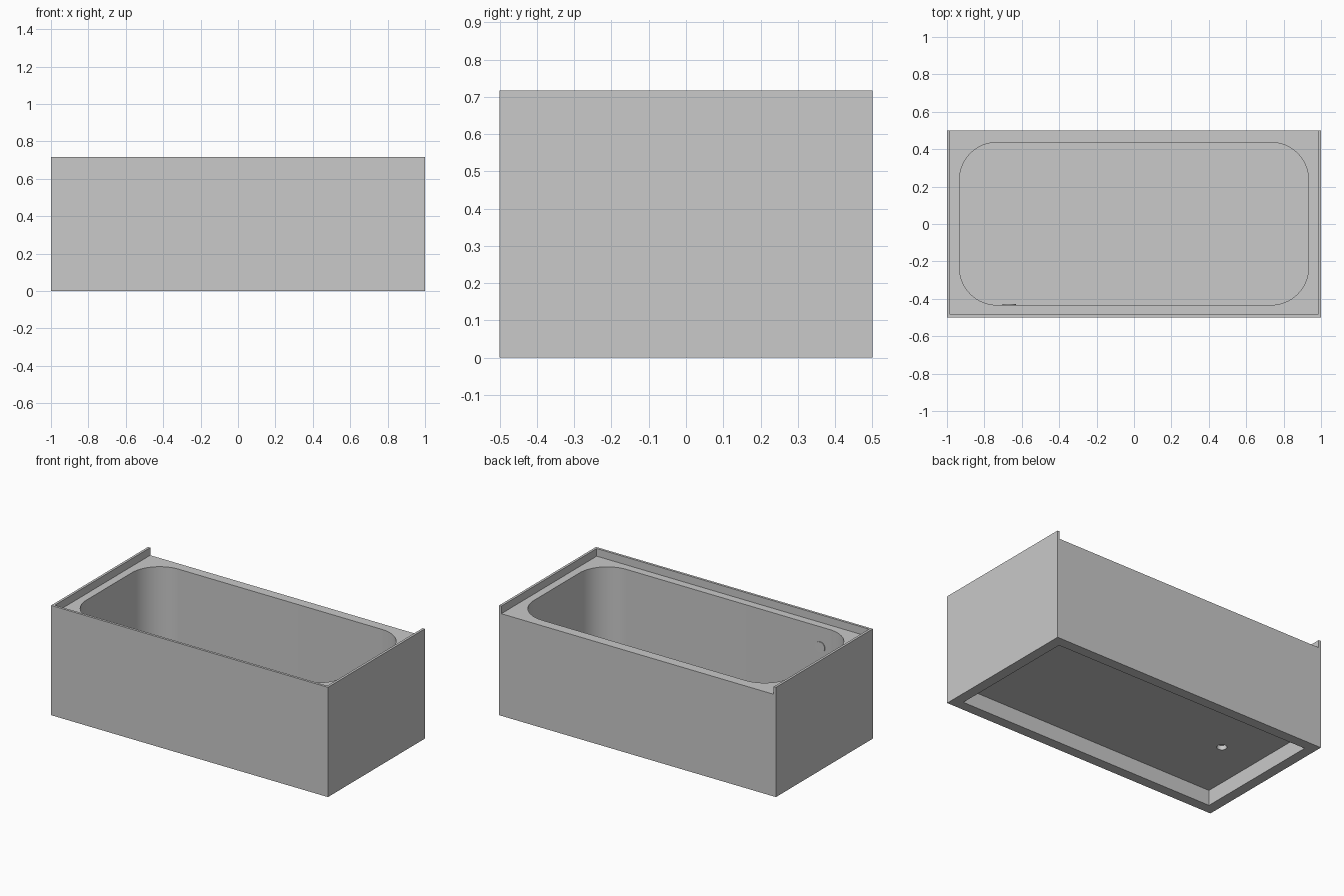
import bpy, bmesh, math

if "Cube" in bpy.data.objects:
    bpy.data.objects.remove(bpy.data.objects["Cube"], do_unlink=True)

GREY = (0.585, 0.585, 0.585, 1)
enamel = bpy.data.materials.new("grey_enamel")
enamel.use_nodes = True
enamel.diffuse_color = GREY
enamel.node_tree.nodes["Principled BSDF"].inputs["Base Color"].default_value = GREY

HEIGHT, RIM, FLANGE = 0.717, 0.667, 0.016
FLOOR, UNDERSIDE = 0.133, 0.10


def prism(name, outline, z0, z1):
    """Upright solid with the given plan outline."""
    bm = bmesh.new()
    face = bm.faces.new([bm.verts.new((x, y, z0)) for x, y in outline])
    top = bmesh.ops.extrude_face_region(bm, geom=[face])["geom"]
    bmesh.ops.translate(bm, vec=(0, 0, z1 - z0),
                        verts=[v for v in top if isinstance(v, bmesh.types.BMVert)])
    bmesh.ops.recalc_face_normals(bm, faces=bm.faces)
    mesh = bpy.data.meshes.new(name)
    bm.to_mesh(mesh)
    bm.free()
    mesh.materials.append(enamel)
    ob = bpy.data.objects.new(name, mesh)
    bpy.context.collection.objects.link(ob)
    return ob


def rectangle(x0, x1, y0, y1):
    return [(x0, y0), (x1, y0), (x1, y1), (x0, y1)]


def rounded(x0, x1, y0, y1, r, steps=16):
    pts = []
    corners = [(x1 - r, y1 - r), (x0 + r, y1 - r), (x0 + r, y0 + r), (x1 - r, y0 + r)]
    for q, (cx, cy) in enumerate(corners):
        for i in range(steps + 1):
            a = math.pi / 2 * (q + i / steps)
            pts.append((cx + r * math.cos(a), cy + r * math.sin(a)))
    return pts


def circle(cx, cy, r, n=32):
    return [(cx + r * math.cos(math.tau * i / n), cy + r * math.sin(math.tau * i / n))
            for i in range(n)]


def smooth(ob):
    bpy.ops.object.select_all(action="DESELECT")
    ob.select_set(True)
    bpy.context.view_layer.objects.active = ob
    bpy.ops.object.shade_smooth_by_angle(angle=math.radians(30))


def cut(ob, cutter):
    cutter.hide_render = True
    mod = ob.modifiers.new("cut", "BOOLEAN")
    mod.operation, mod.solver, mod.object = "DIFFERENCE", "EXACT", cutter
    bpy.context.view_layer.objects.active = ob
    bpy.ops.object.modifier_apply(modifier=mod.name)
    bpy.data.objects.remove(cutter, do_unlink=True)


# Tub body, cut down to leave an upstand on the front and both ends
tub = prism("tub_body", rectangle(-1, 1, -0.5, 0.5), 0, HEIGHT)
cut(tub, prism("rim_cutter", rectangle(FLANGE - 1, 1 - FLANGE, FLANGE - 0.5, 0.6), RIM, 0.8))

# Round-cornered basin
cut(tub, prism("basin_cutter", rounded(-0.933, 0.933, -0.433, 0.436, 0.2), FLOOR, 0.8))

# Hollow underside and drain socket
cut(tub, prism("underside_cutter", rectangle(-0.933, 0.933, -0.433, 0.433), -0.1, UNDERSIDE))
cut(tub, prism("drain_cutter", circle(-0.667, 0, 0.03), 0.05, FLOOR - 0.004))
smooth(tub)

# Thin round overflow plate on the front inner wall
plate = prism("overflow_plate", circle(0, 0, 0.035), -0.005, 0.005)
plate.rotation_euler.x = math.pi / 2
plate.location = (-0.667, -0.433, 0.535)
smooth(plate)
